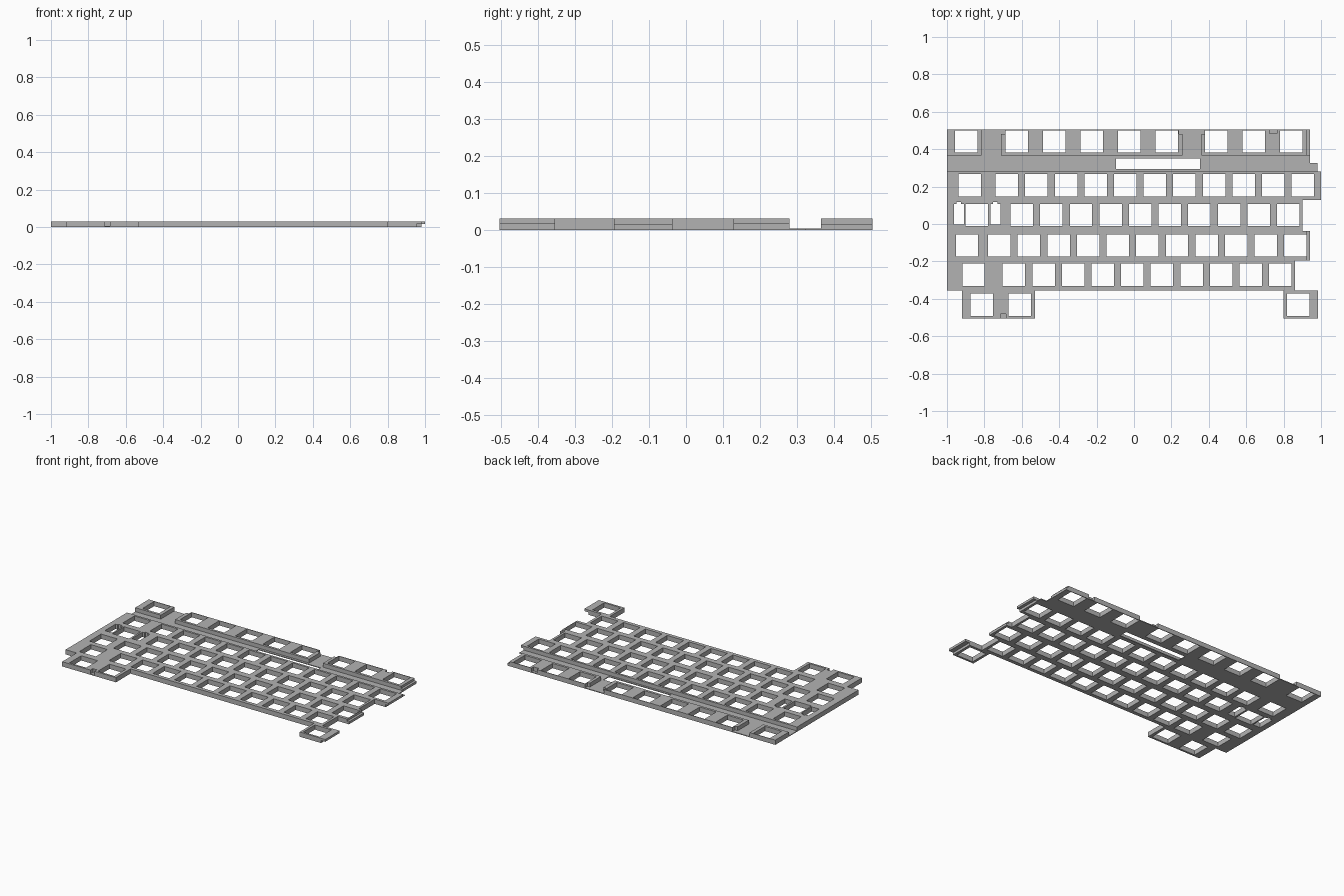
import bpy, bmesh

cube = bpy.data.objects.get("Cube")
if cube:
    bpy.data.objects.remove(cube, do_unlink=True)

BASE, MID, TOP = 0.005, 0.016, 0.031   # thin sheet, lap joint level, full height
HOLE = 0.06                            # half a switch opening
PITCH = 0.1583
boxes = []                             # later boxes override earlier ones


def add(x0, x1, y0, y1, z0=0, z1=TOP, solid=True):
    boxes.append((x0, x1, y0, y1, z0, z1, solid))


def cut(x0, x1, y0, y1, z0=0, z1=TOP):
    add(x0, x1, y0, y1, z0, z1, False)


def holes(y, first, start=0, count=0, step=PITCH):
    """One wide key opening, then an even run of openings."""
    for x in [first] + [start + i * step for i in range(count)]:
        cut(x - HOLE, x + HOLE, y - HOLE, y + HOLE)


# thin sheet behind the main field
add(-1, 0.94, 0.28, 0.505, 0, BASE)
add(0.94, 0.98, 0.28, 0.325, 0, BASE)
cut(-0.095, 0.353, 0.293, 0.35)

# raised function row blocks
add(-1, -0.815, 0.365, 0.505)
add(-0.71, 0.26, 0.365, 0.505)
add(0.36, 0.94, 0.365, 0.505)
for a, b in ((-0.71, -0.69), (0.24, 0.26), (0.36, 0.377)):
    cut(a, b, 0.48, 0.505, BASE, TOP)
cut(0.725, 0.765, 0.485, 0.505, BASE, TOP)
cut(0.925, 0.94, 0.365, 0.505, MID, TOP)
holes(0.441, -0.898, -0.626, 5, 0.2)
holes(0.441, 0.44, 0.64, 2, 0.2)

# main field: one raised bar per key row
add(-1, 0.98, 0.128, 0.28)
add(0.98, 1, 0.128, 0.28, MID, TOP)
add(-1, 0.90, -0.037, 0.128)
add(-1, 0.925, -0.195, -0.037)
add(0.925, 0.94, -0.195, -0.037, 0, MID)
add(-1, 0.86, -0.355, -0.195)
holes(0.206, -0.877, -0.68, 11)
holes(0.048, -0.84, -0.60, 10)
holes(-0.115, -0.893, -0.72, 11)
holes(-0.271, -0.858, -0.642, 10)

# stabiliser slots beside the wide key
for x in (-0.936, -0.741):
    cut(x - 0.027, x + 0.027, -0.002, 0.107)
    cut(x - 0.012, x + 0.012, 0.107, 0.117)

# bottom row tabs
add(-0.92, -0.53, -0.505, -0.355)
cut(-0.715, -0.685, -0.505, -0.48, BASE, TOP)
add(0.8, 0.955, -0.505, -0.355)
add(0.955, 0.985, -0.505, -0.355, MID, TOP)
holes(-0.432, -0.815)
holes(-0.432, -0.61)
holes(-0.432, 0.877)

# merge the boxes into one closed skin on a shared grid
axes = [sorted({round(v, 4) for b in boxes for v in b[2 * a:2 * a + 2]}) for a in range(3)]
filled = set()
for b in boxes:
    spans = [range(axes[a].index(round(b[2 * a], 4)), axes[a].index(round(b[2 * a + 1], 4)))
             for a in range(3)]
    cells = {(i, j, k) for i in spans[0] for j in spans[1] for k in spans[2]}
    filled = filled | cells if b[6] else filled - cells

bm = bmesh.new()
verts = {}


def vert(key):
    if key not in verts:
        verts[key] = bm.verts.new([axes[a][key[a]] for a in range(3)])
    return verts[key]


for cell in sorted(filled):
    for a in range(3):
        u, v = (a + 1) % 3, (a + 2) % 3
        for side in (0, 1):
            near = list(cell)
            near[a] += 2 * side - 1
            if tuple(near) in filled:
                continue
            ring = []
            for du, dv in ((0, 0), (1, 0), (1, 1), (0, 1)):
                key = list(cell)
                key[a] += side
                key[u] += du
                key[v] += dv
                ring.append(vert(tuple(key)))
            bm.faces.new(ring if side else ring[::-1])

mesh = bpy.data.meshes.new("switch_plate")
bm.to_mesh(mesh)
bm.free()
plate = bpy.data.objects.new("switch_plate", mesh)
bpy.context.collection.objects.link(plate)

# plain grey finish
grey = bpy.data.materials.new("plain_grey")
grey.use_nodes = True
colour = (0.45, 0.45, 0.45, 1)
grey.diffuse_color = colour
grey.node_tree.nodes["Principled BSDF"].inputs["Base Color"].default_value = colour
mesh.materials.append(grey)
